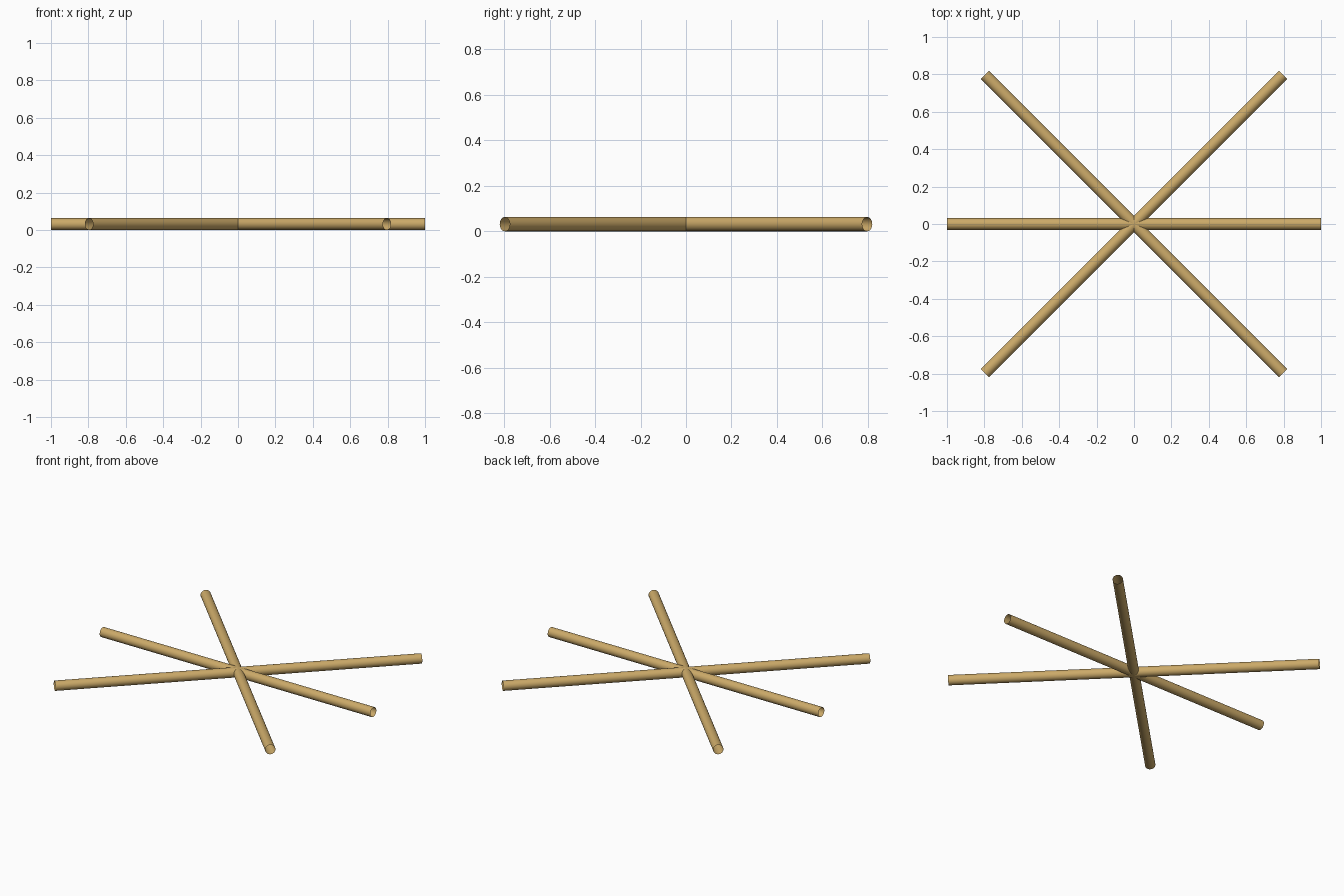
import bpy
import math

if "Cube" in bpy.data.objects:
    bpy.data.objects.remove(bpy.data.objects["Cube"])

RADIUS = 0.0315

wood = bpy.data.materials.new("tan_wood")
wood.diffuse_color = (0.60, 0.40, 0.14, 1.0)
wood.use_nodes = True
wood.node_tree.nodes["Principled BSDF"].inputs["Base Color"].default_value = wood.diffuse_color


def pole(name, length, angle):
    """Open round pole lying on the ground, centred and turned about z."""
    bpy.ops.mesh.primitive_cylinder_add(
        vertices=24, radius=RADIUS, depth=length, end_fill_type='NOTHING',
        location=(0, 0, RADIUS), rotation=(0, math.pi / 2, angle))
    obj = bpy.context.object
    obj.name = name
    obj.data.materials.append(wood)
    bpy.ops.object.shade_smooth_by_angle(angle=math.radians(30))


# Straight pole and two longer diagonals crossing at the centre
pole("straight_pole", 2.0, 0)
pole("diagonal_pole_rising", 2.254, math.radians(45))
pole("diagonal_pole_falling", 2.254, math.radians(-45))
